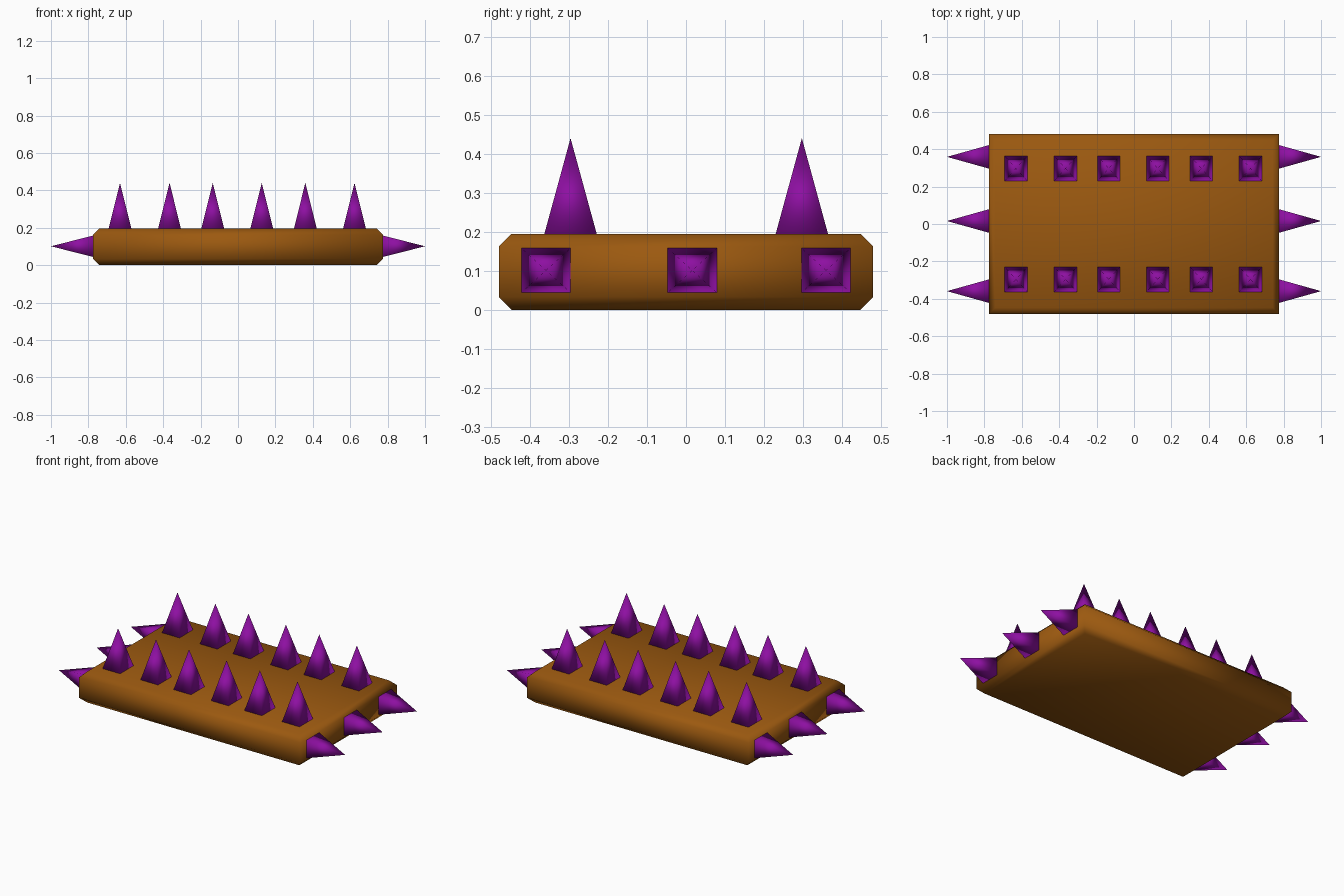
import bpy
from mathutils import Vector

if "Cube" in bpy.data.objects:
    bpy.data.objects.remove(bpy.data.objects["Cube"])


def material(name, colour):
    m = bpy.data.materials.new(name)
    m.diffuse_color = (*colour, 1)
    m.use_nodes = True
    m.node_tree.nodes["Principled BSDF"].inputs["Base Color"].default_value = m.diffuse_color
    return m


BROWN = material("brown", (0.33, 0.10, 0.005))
PURPLE = material("purple", (0.27, 0.005, 0.36))


def make(name, verts, faces, mat):
    mesh = bpy.data.meshes.new(name)
    mesh.from_pydata(verts, [], faces)
    mesh.materials.append(mat)
    mesh.shade_smooth()
    obj = bpy.data.objects.new(name, mesh)
    bpy.context.collection.objects.link(obj)
    return obj


# Board: stacked rectangles, chamfered along the top and bottom rims
HX, HY, TOP, C = 0.775, 0.48, 0.195, 0.033
verts, faces = [], [(3, 2, 1, 0), (12, 13, 14, 15)]
for z, inset in ((0, C), (C, 0), (TOP - C, 0), (TOP, C)):
    x, y = HX - inset, HY - inset
    verts += [(-x, -y, z), (x, -y, z), (x, y, z), (-x, y, z)]
for r in range(0, 12, 4):
    for i in range(4):
        j = (i + 1) % 4
        faces.append((r + i, r + j, r + 4 + j, r + 4 + i))
make("board", verts, faces, BROWN)


def spike(name, base, direction, u, v, height):
    """Square pyramid; u and v are half-width vectors with u x v along direction."""
    b, d, u, v = map(Vector, (base, direction, u, v))
    pts = [b - u - v, b + u - v, b + u + v, b - u + v, b + d * height]
    make(name, pts, [(3, 2, 1, 0)] + [(i, (i + 1) % 4, 4) for i in range(4)], PURPLE)


# Two rows of upright spikes
for x in (-0.631, -0.366, -0.135, 0.127, 0.36, 0.623):
    for y in (-0.296, 0.297):
        spike("top_spike", (x, y, TOP), (0, 0, 1),
              (0.061, 0, 0), (0, 0.067, 0), 0.245)

# Three spikes on each end
for s in (-1, 1):
    for y in (-0.359, 0.016, 0.359):
        spike("end_spike", (s * HX, y, 0.101), (s, 0, 0),
              (0, s * 0.063, 0), (0, 0, 0.057), 1 - HX)
